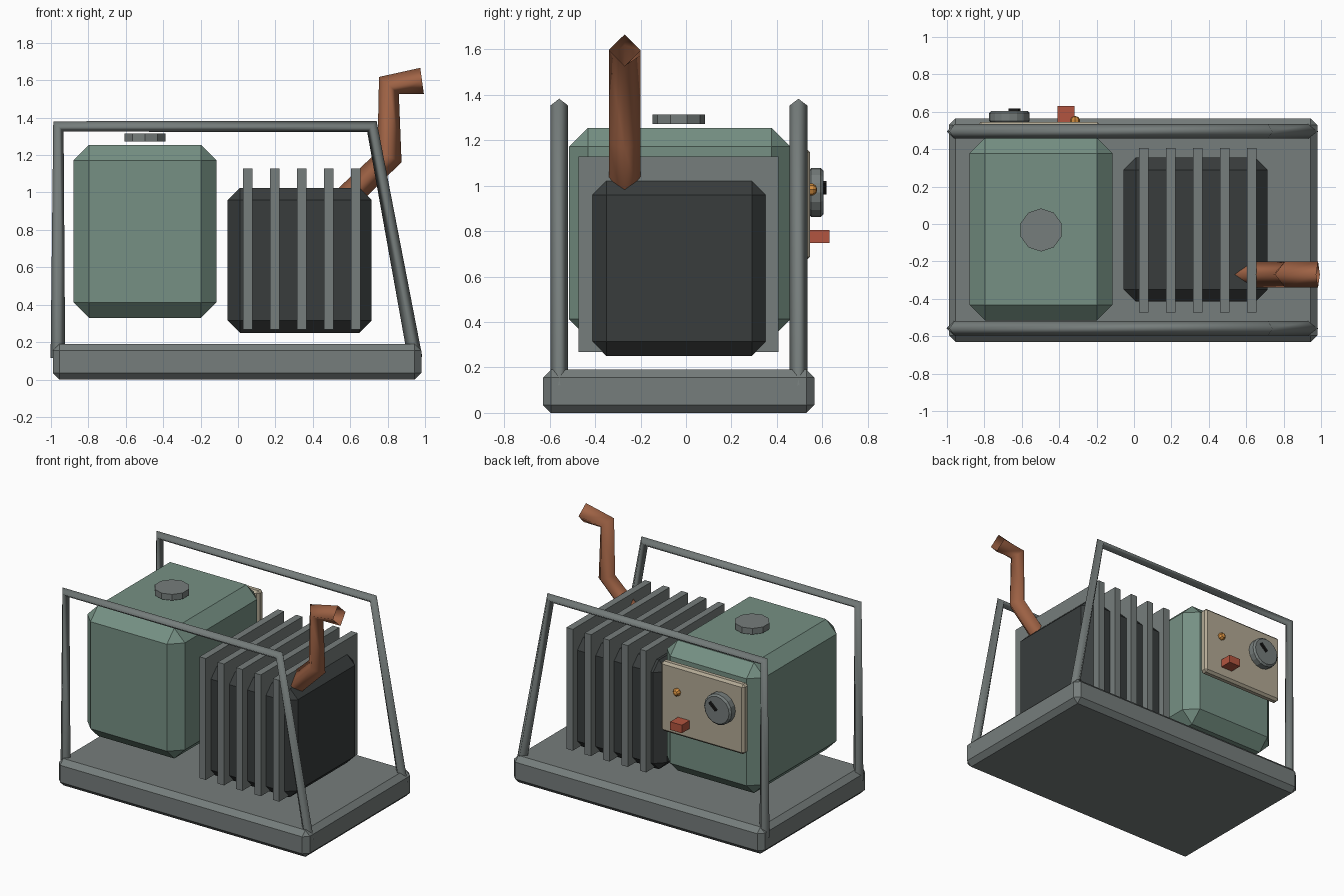
import bpy, bmesh, math
from mathutils import Matrix, Vector

if "Cube" in bpy.data.objects:
    bpy.data.objects.remove(bpy.data.objects["Cube"])


def material(name, rgb):
    m = bpy.data.materials.new(name)
    m.diffuse_color = (*rgb, 1)
    m.use_nodes = True
    m.node_tree.nodes["Principled BSDF"].inputs["Base Color"].default_value = m.diffuse_color
    return m


STEEL = material("steel", (0.18, 0.205, 0.2))
GREEN = material("green_paint", (0.18, 0.28, 0.23))
DARK = material("dark_iron", (0.04, 0.046, 0.046))
COPPER = material("copper", (0.35, 0.125, 0.06))
CREAM = material("cream", (0.45, 0.40, 0.30))
RED = material("red", (0.45, 0.09, 0.05))
AMBER = material("amber", (0.65, 0.27, 0.05))
BLACK = material("black", (0.01, 0.01, 0.01))


def finish(name, bm, mat):
    bmesh.ops.recalc_face_normals(bm, faces=bm.faces)
    me = bpy.data.meshes.new(name)
    bm.to_mesh(me)
    bm.free()
    me.materials.append(mat)
    ob = bpy.data.objects.new(name, me)
    bpy.context.collection.objects.link(ob)
    return ob


def box(name, lo, hi, mat, bevel=0):
    """Box between two corners with chamfered edges."""
    lo, hi = Vector(lo), Vector(hi)
    bm = bmesh.new()
    bmesh.ops.create_cube(bm, size=1)
    bmesh.ops.scale(bm, vec=hi - lo, verts=bm.verts)
    bmesh.ops.translate(bm, vec=(lo + hi) / 2, verts=bm.verts)
    if bevel:
        bmesh.ops.bevel(bm, geom=bm.edges[:], offset=bevel, segments=1,
                        profile=0.5, affect='EDGES')
    return finish(name, bm, mat)


def disc(name, centre, radius, depth, sides, mat, turn=Matrix(), bevel=0):
    """Cylinder along z, optionally turned, with chamfered rims."""
    bm = bmesh.new()
    bmesh.ops.create_cone(bm, cap_ends=True, segments=sides, radius1=radius,
                          radius2=radius, depth=depth,
                          matrix=Matrix.Translation(centre) @ turn)
    if bevel:
        rims = [e for e in bm.edges if any(len(f.verts) > 4 for f in e.link_faces)]
        bmesh.ops.bevel(bm, geom=rims, offset=bevel, segments=1,
                        profile=0.5, affect='EDGES')
    return finish(name, bm, mat)


def tube(name, points, radius, mat):
    """Open four-sided pipe along a polyline."""
    cu = bpy.data.curves.new(name, 'CURVE')
    cu.dimensions = '3D'
    cu.bevel_depth = radius
    cu.bevel_resolution = 0
    sp = cu.splines.new('POLY')
    sp.points.add(len(points) - 1)
    for p, co in zip(sp.points, points):
        p.co = (*co, 1)
    cu.materials.append(mat)
    ob = bpy.data.objects.new(name, cu)
    bpy.context.collection.objects.link(ob)
    return ob


# base tray
box("base", (-0.99, -0.63, 0), (0.98, 0.565, 0.19), STEEL, 0.035)

# side roll frames
for side, y in (("front", -0.558), ("back", 0.495)):
    tube(side + "_frame", [(-0.963, y, 0.115), (-0.96, y, 1.353),
                           (0.716, y, 1.353), (0.947, y, 0.115)], 0.039, STEEL)

# fuel tank and cap
box("fuel_tank", (-0.88, -0.515, 0.33), (-0.115, 0.46, 1.255), GREEN, 0.083)
disc("tank_cap", (-0.497, -0.032, 1.293), 0.115, 0.043, 10, STEEL)

# engine block with cooling fins
box("engine_block", (-0.055, -0.415, 0.25), (0.715, 0.355, 1.025), DARK, 0.065)
for i in range(5):
    x = 0.053 + 0.144 * i
    box(f"cooling_fin_{i + 1}", (x - 0.025, -0.473, 0.267),
        (x + 0.025, 0.407, 1.128), STEEL)

# exhaust pipe
tube("exhaust_pipe", [(0.55, -0.27, 0.94), (0.81, -0.27, 1.19),
                      (0.807, -0.27, 1.572), (0.984, -0.27, 1.597)], 0.07, COPPER)

# control panel on the back
box("control_panel", (-0.835, 0.485, 0.67), (-0.18, 0.545, 1.165), CREAM, 0.016)
facing = Matrix.Rotation(math.radians(90), 4, 'X')
disc("dial", (-0.666, 0.572, 0.97), 0.108, 0.066, 16, STEEL, facing, 0.012)
pointer = box("dial_pointer", (-0.035, -0.01, -0.008), (0.035, 0.01, 0.008), BLACK)
pointer.location = (-0.639, 0.608, 0.992)
pointer.rotation_euler = (0, math.radians(-43), 0)
box("switch", (-0.41, 0.535, 0.748), (-0.318, 0.632, 0.805), RED)

# indicator lamp
bm = bmesh.new()
bmesh.ops.create_uvsphere(bm, u_segments=8, v_segments=5, radius=0.028,
                          matrix=Matrix.Translation((-0.315, 0.55, 0.983)) @ facing)
finish("indicator_lamp", bm, AMBER)
